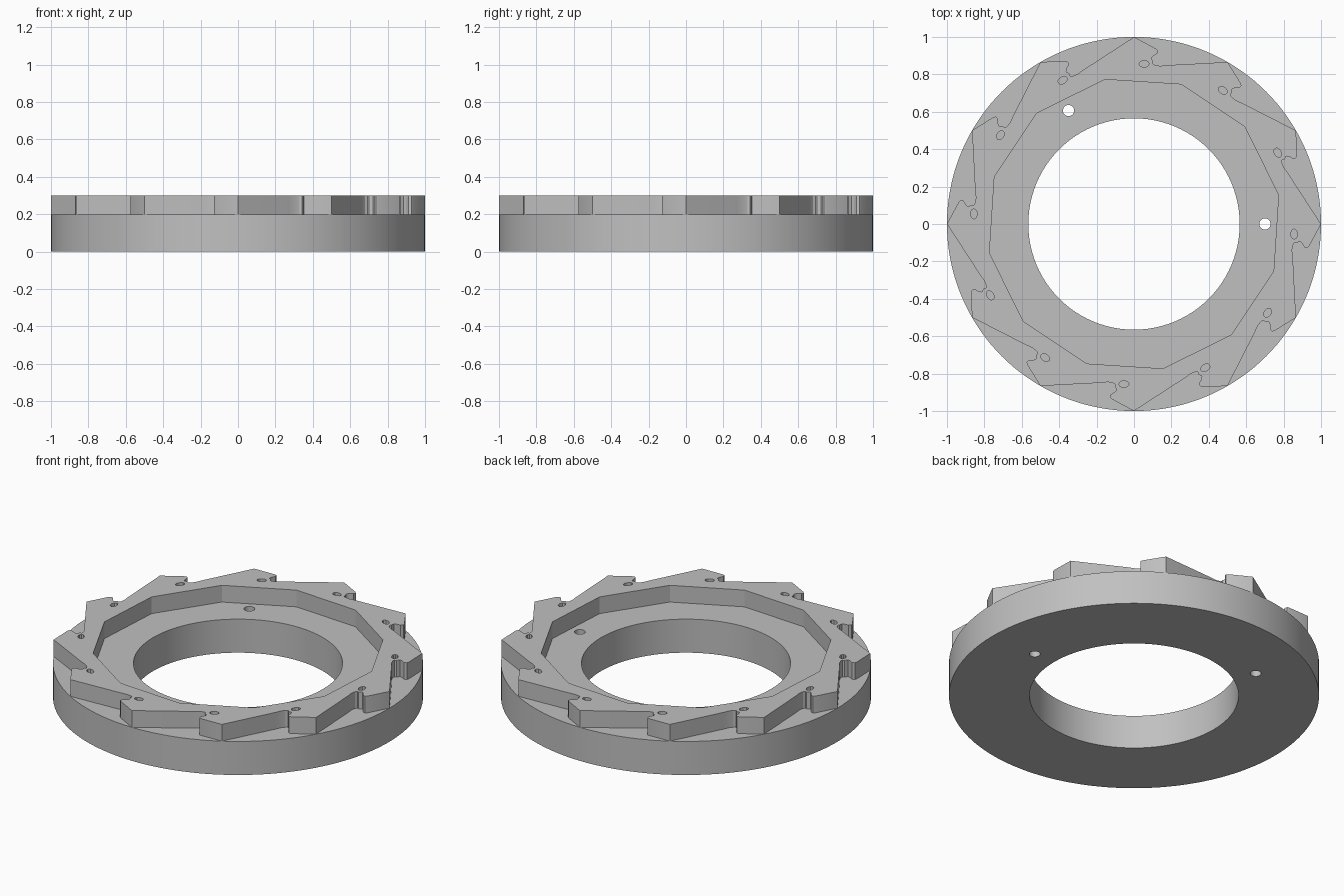
import bpy, bmesh, math
from mathutils import Matrix, Vector

cube = bpy.data.objects.get("Cube")
if cube:
    bpy.data.objects.remove(cube)

grey = bpy.data.materials.new("plain grey")
grey.use_nodes = True
colour = (0.53, 0.53, 0.53, 1)
grey.diffuse_color = colour
grey.node_tree.nodes["Principled BSDF"].inputs["Base Color"].default_value = colour

TEETH = 12
STEP = 2 * math.pi / TEETH


def ellipse(cx, cy, rx, ry, sides, start=0.0):
    return [Vector((cx + rx * math.cos(start + 2 * math.pi * i / sides),
                    cy + ry * math.sin(start + 2 * math.pi * i / sides)))
            for i in range(sides)]


def turned(points, k):
    rot = Matrix.Rotation(-k * STEP, 2)
    return [rot @ Vector(p) for p in points]


def plate(name, loops, bottom, top):
    """Extrude a filled outline with holes into a solid."""
    curve = bpy.data.curves.new(name, "CURVE")
    curve.dimensions = "2D"
    curve.fill_mode = "BOTH"
    curve.extrude = (top - bottom) / 2
    for loop in loops:
        spline = curve.splines.new("POLY")
        spline.points.add(len(loop) - 1)
        for point, co in zip(spline.points, loop):
            point.co = (co.x, co.y, 0, 1)
        spline.use_cyclic_u = True
    obj = bpy.data.objects.new(name, curve)
    bpy.context.collection.objects.link(obj)
    bpy.ops.object.select_all(action="DESELECT")
    obj.select_set(True)
    bpy.context.view_layer.objects.active = obj
    bpy.ops.object.convert(target="MESH")
    obj = bpy.context.view_layer.objects.active
    obj.name = name
    bm = bmesh.new()
    bm.from_mesh(obj.data)
    bmesh.ops.remove_doubles(bm, verts=bm.verts, dist=0.0002)
    bmesh.ops.translate(bm, verts=bm.verts, vec=(0, 0, (top + bottom) / 2))
    bmesh.ops.recalc_face_normals(bm, faces=bm.faces)
    bm.to_mesh(obj.data)
    bm.free()
    obj.data.materials.clear()
    obj.data.materials.append(grey)
    bpy.ops.object.shade_smooth_by_angle(angle=math.radians(20))
    return obj


# Base ring with a large bore and two pin holes
pin_holes = [ellipse(0.7 * math.cos(a), 0.7 * math.sin(a), 0.03, 0.03, 24)
             for a in (0, 2 * math.pi / 3)]
plate("base_ring",
      [ellipse(0, 0, 1, 1, 144), ellipse(0, 0, 0.565, 0.565, 96)] + pin_holes,
      0, 0.2)

# Toothed ring: one hooked tooth outline repeated round the rim
tooth = [(-0.015, 0.99), (0, 1), (0.012, 0.994), (0.118, 0.937), (0.128, 0.927),
         (0.124, 0.911), (0.102, 0.898), (0.093, 0.886), (0.103, 0.868),
         (0.1, 0.857), (0.112, 0.849), (0.14, 0.845), (0.175, 0.849)]
rim = [p for k in range(TEETH) for p in turned(tooth, k)]
inner_edge = ellipse(0, 0, 0.788, 0.788, TEETH, math.radians(11.3))
small_hole = ellipse(0.054, 0.856, 0.027, 0.018, 10)
small_holes = [turned(small_hole, k) for k in range(TEETH)]
plate("toothed_ring", [rim, inner_edge] + small_holes, 0.2, 0.3)
